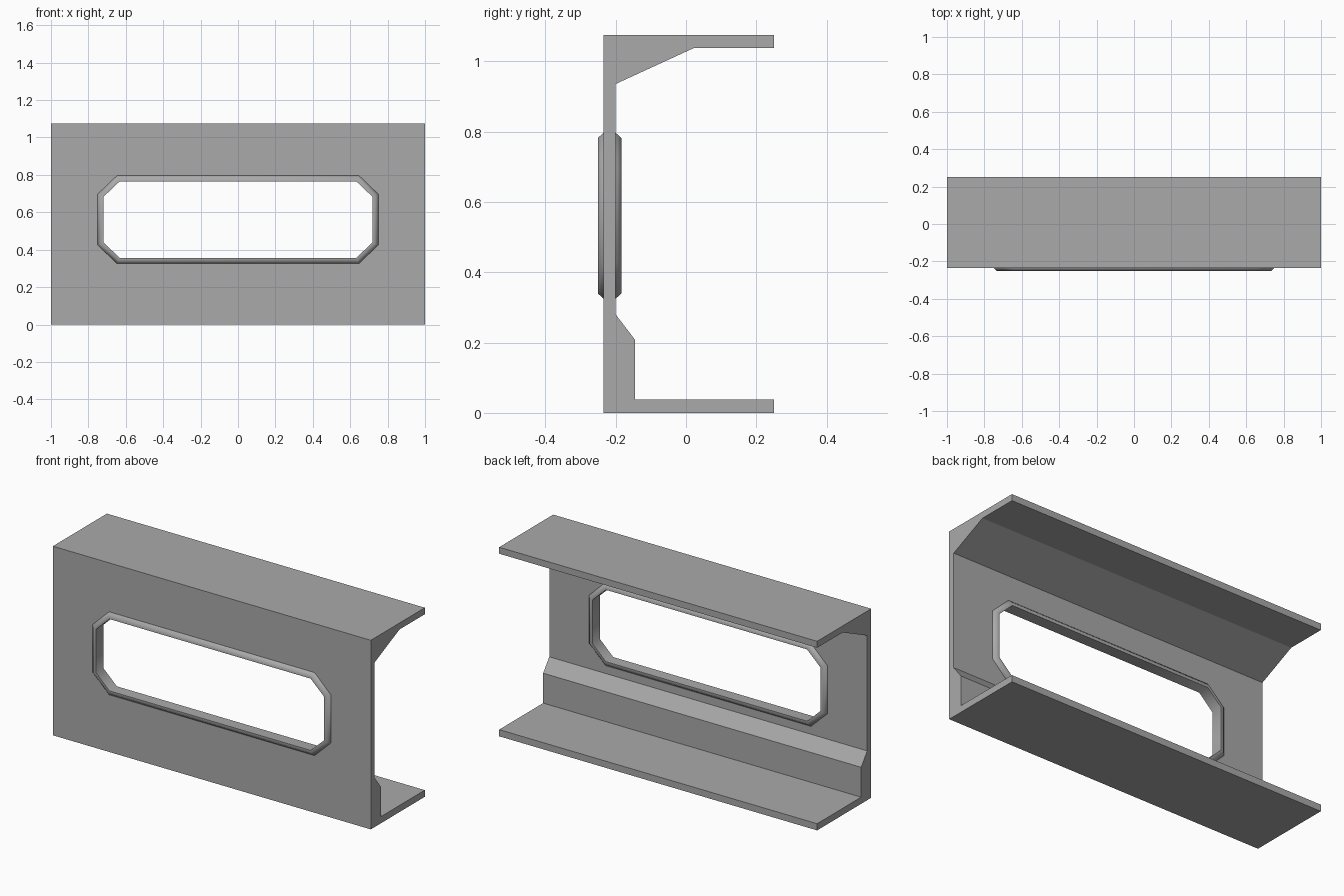
import bpy, bmesh, math

cube = bpy.data.objects.get("Cube")
if cube:
    bpy.data.objects.remove(cube)

grey = bpy.data.materials.new("plain grey")
colour = (0.4, 0.4, 0.4, 1)
grey.diffuse_color = colour
grey.use_nodes = True
grey.node_tree.nodes["Principled BSDF"].inputs["Base Color"].default_value = colour


def skin(name, loops, closed):
    """Join equal loops of points into a solid, capped unless closed into a ring."""
    bm = bmesh.new()
    rings = [[bm.verts.new(p) for p in loop] for loop in loops]
    pairs = list(zip(rings, rings[1:]))
    if closed:
        pairs.append((rings[-1], rings[0]))
    else:
        bm.faces.new(rings[0])
        bm.faces.new(rings[-1])
    for a, b in pairs:
        for i in range(len(a)):
            bm.faces.new((a[i - 1], a[i], b[i], b[i - 1]))
    bmesh.ops.recalc_face_normals(bm, faces=bm.faces)
    mesh = bpy.data.meshes.new(name)
    bm.to_mesh(mesh)
    bm.free()
    mesh.materials.append(grey)
    obj = bpy.data.objects.new(name, mesh)
    bpy.context.collection.objects.link(obj)
    return obj


def opening(y, grow):
    """Chamfered rectangle at depth y, widened evenly by grow."""
    w, h, mid = 0.718 + grow, 0.204 + grow, 0.561
    cx, cz = 0.085 + 0.586 * grow, 0.081 + 0.586 * grow
    quarter = [(w, h - cz), (w - cx, h)]
    half = quarter + [(-x, z) for x, z in reversed(quarter)]
    return [(x, y, mid + z) for x, z in half + [(-x, -z) for x, z in half]]


# Channel wall with flanges, a thick foot and a sloped brace under the top
FRONT, BACK = -0.235, -0.2
profile = [(FRONT, 0), (0.25, 0), (0.25, 0.038), (-0.145, 0.038),
           (-0.145, 0.208), (BACK, 0.28), (BACK, 0.936), (0.022, 1.038),
           (0.25, 1.038), (0.25, 1.075), (FRONT, 1.075)]
wall = skin("channel_wall", [[(x, y, z) for y, z in profile] for x in (-1, 1)], False)

# Window through the wall
cutter = skin("window_cutter", [opening(y, 0.017) for y in (-0.4, -0.1)], False)
cutter.hide_render = True
cut = wall.modifiers.new("window", "BOOLEAN")
cut.operation = "DIFFERENCE"
cut.solver = "EXACT"
cut.object = cutter
bpy.context.view_layer.objects.active = wall
bpy.ops.object.modifier_apply(modifier=cut.name)
bpy.data.objects.remove(cutter)

# Raised, bevelled rim on both sides of the window
LIP = 0.016
section = [(FRONT - LIP, 0), (FRONT - LIP, 0.017), (FRONT, 0.032),
           (BACK, 0.032), (BACK + LIP, 0.017), (BACK + LIP, 0)]
rim = skin("window_rim", [opening(y, g) for y, g in section], True)
bpy.ops.object.select_all(action="DESELECT")
rim.select_set(True)
bpy.context.view_layer.objects.active = rim
bpy.ops.object.shade_smooth_by_angle(angle=math.radians(50))
